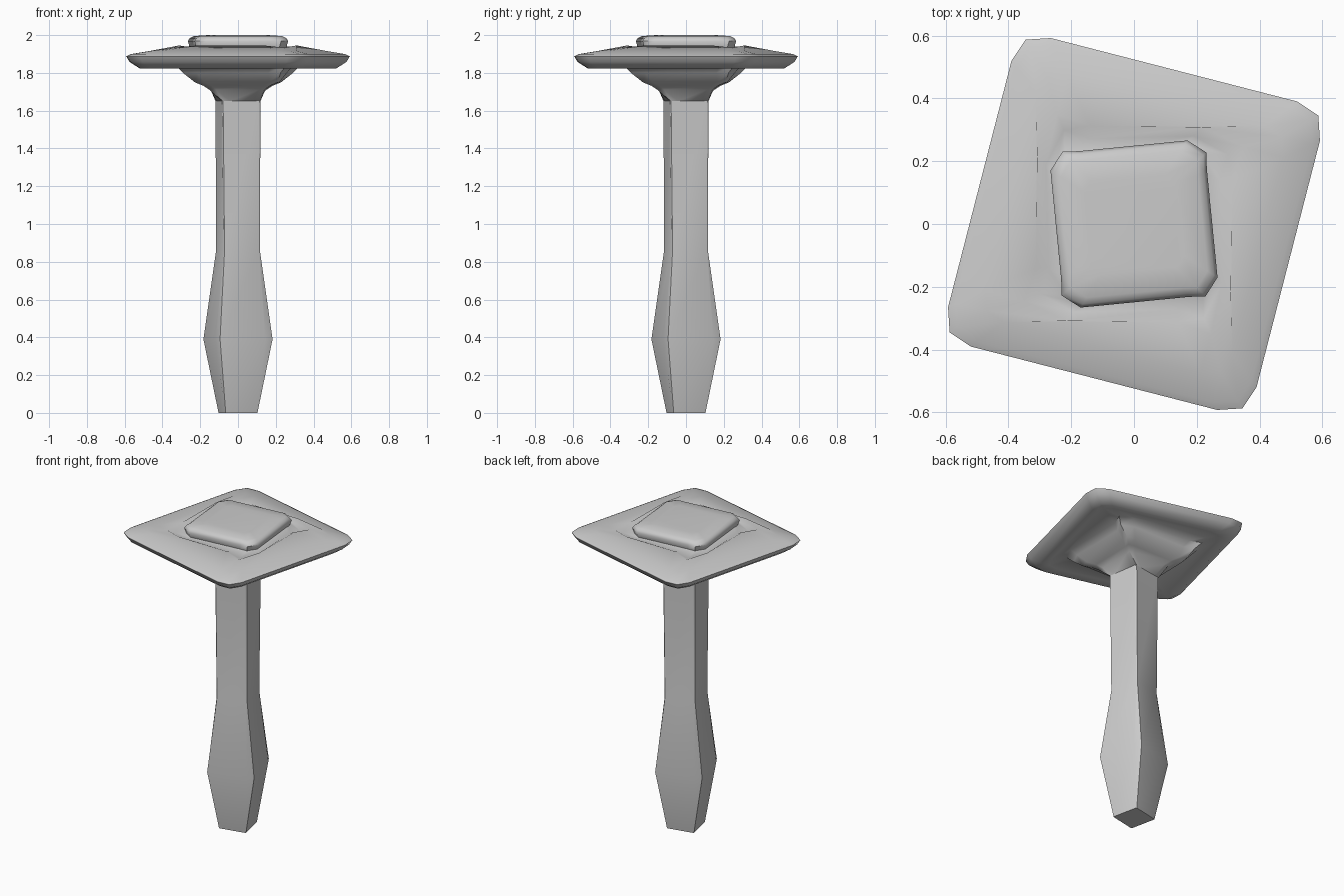
import bpy, bmesh

if "Cube" in bpy.data.objects:
    bpy.data.objects.remove(bpy.data.objects["Cube"])


def ring4(corner, scale, z, dip=0.0):
    """Repeat one corner's points around z in four quarter turns.
    dip lowers the middle point of each corner."""
    mid = len(corner) // 2
    pts = [(x * scale, y * scale) for x, y in corner]
    out = []
    for _ in range(4):
        out += [(x, y, z - (dip if i == mid else 0)) for i, (x, y) in enumerate(pts)]
        pts = [(-y, x) for x, y in pts]
    return out


def loft(name, sections, angle):
    """Skin a closed, capped solid through the given rings."""
    bm = bmesh.new()
    rings = [[bm.verts.new(p) for p in ring4(*s)] for s in sections]
    n = len(rings[0])
    for lo, hi in zip(rings, rings[1:]):
        for i in range(n):
            j = (i + 1) % n
            bm.faces.new((lo[i], lo[j], hi[j], hi[i]))
    bm.faces.new(rings[0][::-1])
    bm.faces.new(rings[-1])
    bmesh.ops.recalc_face_normals(bm, faces=bm.faces)
    mesh = bpy.data.meshes.new(name)
    bm.to_mesh(mesh)
    bm.free()
    ob = bpy.data.objects.new(name, mesh)
    bpy.context.collection.objects.link(ob)
    bpy.ops.object.select_all(action='DESELECT')
    ob.select_set(True)
    bpy.context.view_layer.objects.active = ob
    bpy.ops.object.shade_smooth_by_angle(angle=angle)
    return ob


# Square stem, turned slightly, with a swollen lower part
loft("stem", [
    ([(0.096, -0.069), (0.103, -0.065)], 1, 0),
    ([(0.145, -0.118), (0.183, -0.095)], 1, 0.39),
    ([(0.110, -0.077), (0.116, -0.071)], 1, 0.86),
    ([(0.114, -0.085), (0.119, -0.079)], 1, 1.68),
], 0.4)

# Twisting flared head: funnel, square plate, groove and raised block
neck = [(0.088, 0.085), (0.079, 0.119), (0.04, 0.112)]
flare = [(0.23, 0.17), (0.235, 0.215), (0.18, 0.225)]
arms = [(0.28, 0.17), (0.31, 0.24), (0.23, 0.275)]
plate = [(0.592, 0.265), (0.587, 0.345), (0.52, 0.39)]
ridge = [(0.312, 0.14), (0.35, 0.245), (0.215, 0.308)]
groove = [(0.272, 0.14), (0.30, 0.222), (0.19, 0.28)]
block = [(0.232, 0.175), (0.23, 0.228), (0.17, 0.266)]
loft("head", [
    (neck, 1, 1.65),
    (flare, 0.64, 1.71),
    (flare, 0.78, 1.732),
    (flare, 0.97, 1.75),
    (arms, 0.94, 1.80),
    (arms, 1.05, 1.835),
    (plate, 0.78, 1.832),
    (plate, 0.88, 1.824),
    (plate, 0.97, 1.858),
    (plate, 1.0, 1.888),
    (plate, 0.96, 1.899),
    (plate, 0.80, 1.915),
    (ridge, 1.0, 1.945, 0.012),
    (groove, 1.0, 1.926, 0.01),
    (block, 0.96, 1.935),
    (block, 1.0, 1.968),
    (block, 0.96, 1.984),
    (block, 0.88, 1.995),
    (block, 0.6, 2.0),
], 0.9)
